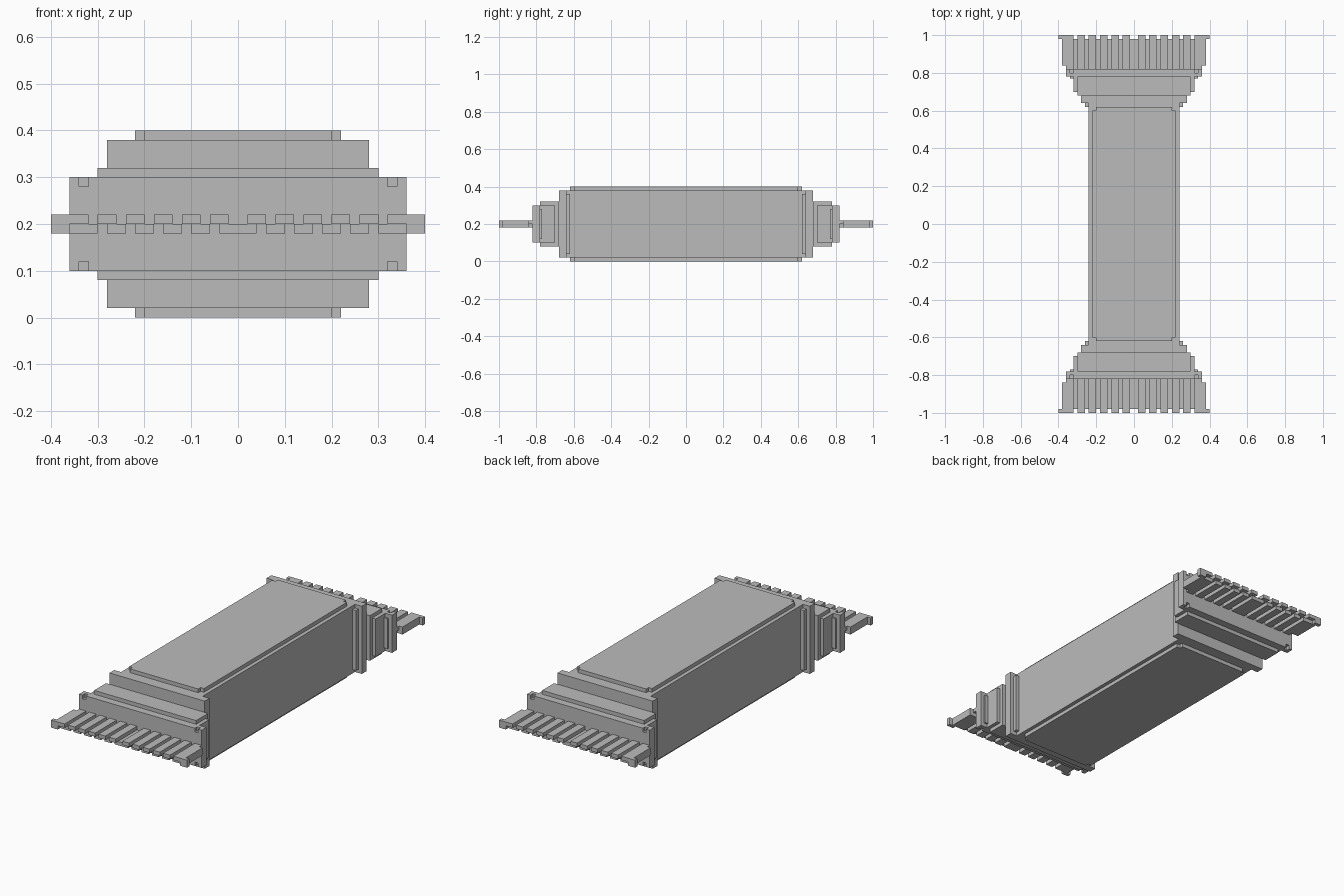
import bpy

cube = bpy.data.objects.get("Cube")
if cube:
    bpy.data.objects.remove(cube, do_unlink=True)

grey = bpy.data.materials.new("plain grey")
grey.use_nodes = True
colour = (0.5, 0.5, 0.5, 1)
grey.diffuse_color = colour
grey.node_tree.nodes["Principled BSDF"].inputs["Base Color"].default_value = colour

MID = 0.2  # height of the centre line


def box(name, x, y, z):
    """Flat-faced block between the given x, y and z limits."""
    corners = [(a, b, c) for a in x for b in y for c in z]
    faces = [(0, 1, 3, 2), (4, 6, 7, 5), (0, 4, 5, 1),
             (2, 3, 7, 6), (0, 2, 6, 4), (1, 5, 7, 3)]
    mesh = bpy.data.meshes.new(name)
    mesh.from_pydata(corners, [], faces)
    mesh.materials.append(grey)
    obj = bpy.data.objects.new(name, mesh)
    bpy.context.collection.objects.link(obj)
    return obj


def centred(name, half_x, y, half_z):
    return box(name, (-half_x, half_x), y, (MID - half_z, MID + half_z))


def end_box(name, x, y, z):
    """Block repeated at both ends by its own mirror modifier."""
    obj = box(name, x, y, z)
    mirror = obj.modifiers.new("both_ends", "MIRROR")
    mirror.use_axis = (False, True, False)
    return obj


def end_centred(name, half_x, y, half_z):
    return end_box(name, (-half_x, half_x), y, (MID - half_z, MID + half_z))


# Long body with raised, corner-notched panels on top and bottom
centred("body", 0.24, (-0.65, 0.65), 0.18)
centred("panel_wide", 0.22, (-0.6, 0.6), 0.2)
centred("panel_long", 0.2, (-0.62, 0.62), 0.2)

# Stepped collars at each end
end_centred("collar_strip", 0.26, (0.62, 0.64), 0.16)
end_centred("collar_plate", 0.28, (0.64, 0.68), 0.18)
end_centred("neck_tall", 0.3, (0.68, 0.78), 0.12)
end_centred("neck_wide", 0.32, (0.7, 0.78), 0.1)
end_centred("rim_strip", 0.34, (0.77, 0.79), 0.08)
end_centred("rim_back", 0.36, (0.78, 0.8), 0.1)

# Outer rim with small square notches near the corners
end_centred("rim_front", 0.36, (0.8, 0.82), 0.08)
end_centred("rim_front_middle", 0.32, (0.8, 0.82), 0.1)
for side in (-1, 1):
    for z in ((0.1, 0.12), (0.28, 0.3)):
        x = sorted((side * 0.34, side * 0.36))
        end_box("rim_corner", x, (0.8, 0.82), z)

# Pleated fringe: upper ribs reach the tip, lower ribs close the gaps
LOW, HIGH = (0.18, 0.2), (0.2, 0.22)
for side in (-1, 1):
    for i in range(6):
        start = 0.02 + i * 0.06
        upper = sorted((side * start, side * (start + 0.04)))
        lower = sorted((side * (start - 0.02), side * (start + 0.02)))
        end_box("upper_pleat", upper, (0.82, 1.0), HIGH)
        end_box("lower_pleat", lower, (0.82, 0.98), LOW)
    edge = sorted((side * 0.34, side * 0.38))
    tip = sorted((side * 0.36, side * 0.4))
    end_box("edge_pleat", edge, (0.84, 0.98), (0.18, 0.22))
    end_box("edge_tip", tip, (0.98, 1.0), (0.18, 0.22))
